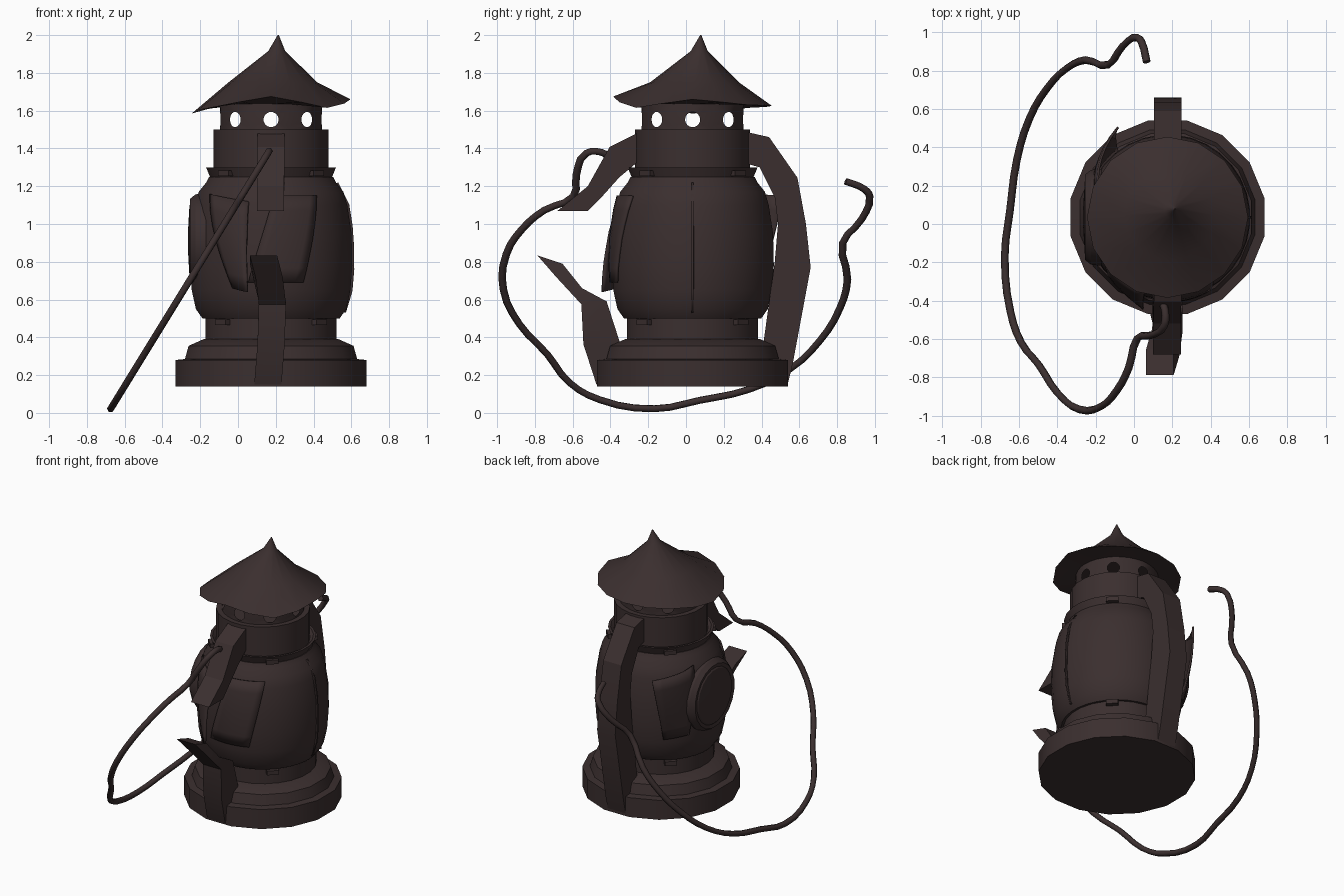
import bpy
import bmesh
from math import sin, cos, pi, radians
from mathutils import Matrix, Vector

if "Cube" in bpy.data.objects:
    bpy.data.objects.remove(bpy.data.objects["Cube"])

# Single aged-iron colour
iron = bpy.data.materials.new("dark_brown_iron")
iron.use_nodes = True
COLOUR = (0.043, 0.028, 0.028, 1)
iron.diffuse_color = COLOUR
iron.node_tree.nodes["Principled BSDF"].inputs["Base Color"].default_value = COLOUR

AXIS = Vector((0.175, 0.035, 0))


def finish(bm, name, angle=30, loc=AXIS, closed=True):
    if closed:
        bmesh.ops.recalc_face_normals(bm, faces=bm.faces)
    mesh = bpy.data.meshes.new(name)
    bm.to_mesh(mesh)
    bm.free()
    obj = bpy.data.objects.new(name, mesh)
    obj.location = loc
    mesh.materials.append(iron)
    bpy.context.collection.objects.link(obj)
    bpy.ops.object.select_all(action="DESELECT")
    obj.select_set(True)
    bpy.context.view_layer.objects.active = obj
    bpy.ops.object.shade_smooth_by_angle(angle=radians(angle))
    return obj


def skin(bm, rings):
    """Join rings of points into a closed-ended tube."""
    rows = [[bm.verts.new(p) for p in ring] for ring in rings]
    n = len(rows[0])
    for a, b in zip(rows, rows[1:]):
        for i in range(n):
            j = (i + 1) % n
            bm.faces.new((a[i], a[j], b[j], b[i]))
    bm.faces.new(rows[0][::-1])
    bm.faces.new(rows[-1])


def lathe(name, profile, sides, matrix=None, angle=30):
    bm = bmesh.new()
    turn = [2 * pi * (i + 0.5) / sides for i in range(sides)]
    skin(bm, [[(r * cos(t), r * sin(t), z) for t in turn] for r, z in profile])
    if matrix:
        bm.transform(matrix)
    return finish(bm, name, angle)


# Stepped base and lower collar
lathe("base", [(0.515, 0.14), (0.515, 0.28), (0.465, 0.285), (0.445, 0.355), (0.365, 0.39)], 16)
lathe("lower_collar", [(0.35, 0.37), (0.35, 0.51)], 24)

# Bulging body
BODY = [(0.365, 0.5), (0.4, 0.55), (0.422, 0.65), (0.432, 0.78), (0.428, 0.95),
        (0.405, 1.1), (0.385, 1.17), (0.345, 1.22), (0.33, 1.25)]
lathe("body", BODY, 32, angle=45)

# Upper collar and drum
lathe("upper_collar", [(0.32, 1.235), (0.347, 1.3), (0.33, 1.3), (0.305, 1.275)], 24)
lathe("upper_drum", [(0.307, 1.25), (0.307, 1.5)], 24)


# Vent ring pierced by eight round holes
bm = bmesh.new()
VENT_R, HOLE_Z, STEPS = 0.27, 1.553, 24
for k in range(8):
    rows = []
    for square in (True, False):
        row = []
        for i in range(STEPS):
            c, s = cos(2 * pi * i / STEPS), sin(2 * pi * i / STEPS)
            if square:
                m = max(abs(c), abs(s))
                a, h = c / m * pi / 8, s / m * (0.09 if s > 0 else 0.055)
            else:
                a, h = c * 0.04 / VENT_R, s * 0.04
            a += k * pi / 4
            row.append(bm.verts.new((VENT_R * cos(a), VENT_R * sin(a), HOLE_Z + h)))
        rows.append(row)
    for i in range(STEPS):
        j = (i + 1) % STEPS
        bm.faces.new((rows[0][i], rows[0][j], rows[1][j], rows[1][i]))
bmesh.ops.remove_doubles(bm, verts=bm.verts, dist=0.0005)
finish(bm, "vent_ring", closed=False)

# Bent conical roof with a wavy rim
RIM = [1.66, 1.63, 1.625, 1.615, 1.585, 1.62, 1.675, 1.615]
bm = bmesh.new()
rings = []
for r, z, dx, dy, wavy in [(0.26, 1.635, 0, 0, 0), (0.42, 0, 0, 0, 1), (0.235, 1.75, 0.01, 0.01, 0),
                           (0.045, 1.915, 0.03, 0.035, 0), (0.003, 2.0, 0.038, 0.043, 0)]:
    ring = []
    for i in range(16):
        t = i * pi / 8
        edge = (RIM[i // 2] + RIM[(i + 1) // 2 % 8]) / 2
        ring.append((dx + r * cos(t), dy + r * sin(t), edge if wavy else z))
    rings.append(ring)
skin(bm, rings)
finish(bm, "roof", 35)


def body_radius(z):
    for (r0, z0), (r1, z1) in zip(BODY, BODY[1:]):
        if z <= z1:
            return r0 + (r1 - r0) * (z - z0) / (z1 - z0)
    return BODY[-1][0]


def panel(name, corners, n=6):
    """Thin sheet following the body; corners are (degrees, height, lift)."""
    bl, br, tr, tl = (Vector(c) for c in corners)
    bm = bmesh.new()
    grid = []
    for i in range(n + 1):
        u = i / n
        row = []
        for j in range(n + 1):
            a, z, lift = bl.lerp(br, j / n).lerp(tl.lerp(tr, j / n), u)
            r = body_radius(z) + lift
            row.append(bm.verts.new((r * cos(radians(a)), r * sin(radians(a)), z)))
        grid.append(row)
    for a, b in zip(grid, grid[1:]):
        for j in range(n):
            bm.faces.new((a[j], a[j + 1], b[j + 1], b[j]))
    sheet = finish(bm, name, closed=False)
    solid = sheet.modifiers.new("thickness", "SOLIDIFY")
    solid.thickness = 0.012


# Loose plates and the body seam
panel("front_plate", [(254, 0.69, 0.015), (293, 0.69, 0.015), (307, 1.15, 0.012), (272, 1.15, 0.012)])
panel("front_flap", [(242, 0.66, 0.015), (255, 0.64, 0.08), (253, 1.12, 0.015), (215, 1.16, 0.01)])
panel("back_flap", [(127, 0.68, 0.012), (150, 0.7, 0.012), (158, 1.17, 0.012), (119, 1.15, 0.15)])
panel("side_seam", [(-0.8, 0.53, 0.01), (0.8, 0.53, 0.01), (0.8, 1.22, 0.01), (-0.8, 1.22, 0.01)])

# Round cap on the side of the body
lathe("side_cap", [(0.26, 0.31), (0.25, 0.4), (0.225, 0.43), (0.2, 0.425), (0.19, 0.432), (0.05, 0.44)], 20,
      Matrix.Translation((0, 0, 0.91)) @ Matrix.Rotation(-pi / 2, 4, "Y"))

# Small clips around both collars
for level, z, r in (("lower", 0.48, 0.36), ("upper", 1.268, 0.338)):
    for k in range(4):
        bm = bmesh.new()
        bmesh.ops.create_cube(bm, size=1, matrix=Matrix.Rotation(pi / 4 + k * pi / 2, 4, "Z")
                              @ Matrix.Translation((r, 0, z)) @ Matrix.Diagonal((0.04, 0.08, 0.03, 1)))
        finish(bm, f"{level}_clip_{k + 1}")


def strap(name, sections):
    """Flat bar; each section is (outer y, outer z, inner y, inner z, centre x)."""
    bm = bmesh.new()
    w = 0.072
    skin(bm, [[(x - w, oy, oz), (x + w, oy, oz), (x + w, iy, iz), (x - w, iy, iz)]
              for oy, oz, iy, iz, x in sections])
    finish(bm, name, 20, (0, 0, 0))


# Side bars: one whole at the back, one broken in two at the front
strap("back_bar", [(0.33, 1.485, 0.32, 1.32, 0.175), (0.44, 1.46, 0.39, 1.3, 0.175),
                   (0.59, 1.245, 0.47, 1.14, 0.175), (0.635, 1.0, 0.487, 1.0, 0.175),
                   (0.66, 0.77, 0.47, 0.8, 0.175), (0.565, 0.26, 0.4, 0.3, 0.175),
                   (0.538, 0.15, 0.4, 0.15, 0.175)])
strap("front_bar_upper", [(-0.26, 1.48, -0.26, 1.325, 0.175), (-0.405, 1.407, -0.352, 1.248, 0.175),
                          (-0.52, 1.2, -0.44, 1.15, 0.172), (-0.68, 1.07, -0.52, 1.068, 0.172)])
strap("front_bar_lower", [(-0.474, 0.15, -0.34, 0.15, 0.158), (-0.543, 0.363, -0.347, 0.363, 0.175),
                          (-0.554, 0.575, -0.42, 0.59, 0.182), (-0.686, 0.718, -0.55, 0.66, 0.165),
                          (-0.787, 0.834, -0.654, 0.79, 0.135)])

# Wire handle, lying in one tilted plane
PATH = [(0.845, 1.226), (0.945, 1.184), (0.972, 1.147), (0.93, 1.025), (0.83, 0.9), (0.855, 0.707),
        (0.813, 0.55), (0.707, 0.38), (0.548, 0.23), (0.336, 0.125), (0.07, 0.066), (-0.167, 0.022),
        (-0.458, 0.07), (-0.617, 0.16), (-0.734, 0.31), (-0.882, 0.47), (-0.967, 0.654),
        (-0.951, 0.84), (-0.87, 0.97), (-0.75, 1.073), (-0.596, 1.147), (-0.58, 1.263),
        (-0.527, 1.375), (-0.45, 1.38), (-0.4, 1.35)]
curve = bpy.data.curves.new("wire_handle", "CURVE")
curve.dimensions = "3D"
curve.bevel_depth = 0.02
curve.bevel_resolution = 1
curve.resolution_u = 3
curve.use_fill_caps = True
spline = curve.splines.new("BEZIER")
spline.bezier_points.add(len(PATH) - 1)
for point, (y, z) in zip(spline.bezier_points, PATH):
    point.co = (-0.675 + (z - 0.02) * 0.615, y, z)
    point.handle_left_type = point.handle_right_type = "AUTO"
curve.materials.append(iron)
bpy.context.collection.objects.link(bpy.data.objects.new("wire_handle", curve))
